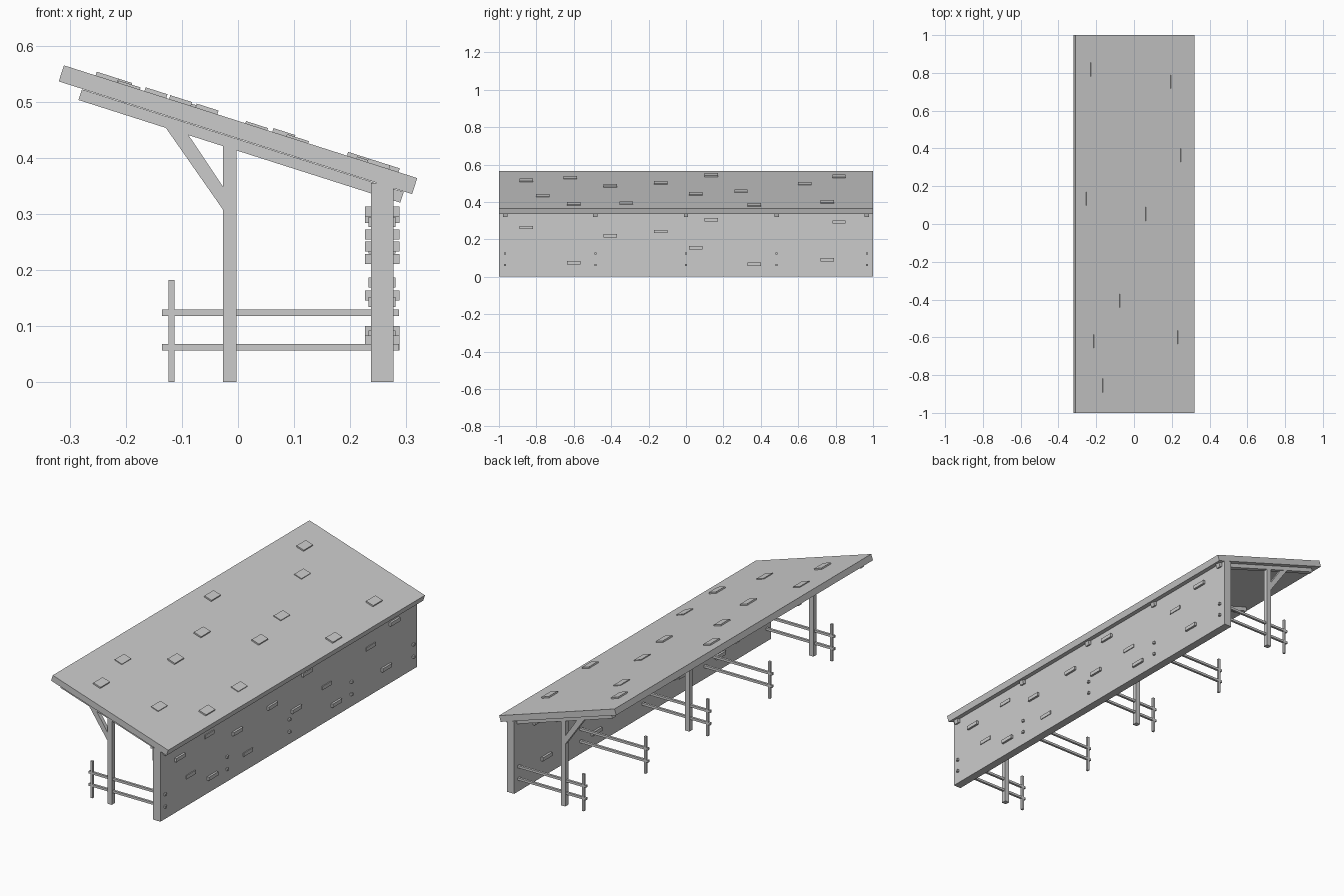
import bpy, bmesh, math
from mathutils import Vector

if "Cube" in bpy.data.objects:
    bpy.data.objects.remove(bpy.data.objects["Cube"])

SLOPE = math.atan2(0.201, 0.63)          # roof pitch, falling toward +x
FRAMES = [-0.967, -0.484, 0.0, 0.484, 0.967]


def extrude(name, profile, y, width):
    """Solid from an (x, z) profile, centred on y."""
    bm = bmesh.new()
    face = bm.faces.new([bm.verts.new((x, y - width / 2, z)) for x, z in profile])
    res = bmesh.ops.extrude_face_region(bm, geom=[face])
    verts = [v for v in res["geom"] if isinstance(v, bmesh.types.BMVert)]
    bmesh.ops.translate(bm, verts=verts, vec=(0, width, 0))
    bmesh.ops.recalc_face_normals(bm, faces=bm.faces[:])
    mesh = bpy.data.meshes.new(name)
    bm.to_mesh(mesh)
    bm.free()
    obj = bpy.data.objects.new(name, mesh)
    bpy.context.collection.objects.link(obj)
    return obj


def box(name, x0, x1, z0, z1, y, width):
    return extrude(name, [(x0, z0), (x1, z0), (x1, z1), (x0, z1)], y, width)


def slanted(name, cx, cz, length, thick, y, width):
    """Box pitched parallel to the roof."""
    d = Vector((math.cos(SLOPE), -math.sin(SLOPE))) * length / 2
    n = Vector((math.sin(SLOPE), math.cos(SLOPE))) * thick / 2
    c = Vector((cx, cz))
    return extrude(name, [c - d - n, c + d - n, c + d + n, c - d + n], y, width)


# Roof slab and back wall
slanted("roof", 0, 0.45, 0.661, 0.03, 0, 2.0)
box("back_wall", 0.237, 0.277, 0, 0.355, 0, 2.0)

# Rafters and stall dividers
for y in FRAMES:
    slanted("rafter", 0.0055, 0.421, 0.602, 0.02, y, 0.024)
    for z in (0.057, 0.118):
        box("divider_rail", -0.135, 0.287, z, z + 0.0115, y, 0.0115)
    box("divider_stake", -0.124, -0.113, 0, 0.182, y, 0.0115)

# Posts with diagonal braces
for y in FRAMES[::2]:
    box("post", -0.027, -0.003, 0, 0.422, y, 0.024)
    extrude("brace", [(-0.129, 0.454), (-0.092, 0.446), (-0.027, 0.349),
                      (-0.027, 0.308)], y, 0.02)

# Raised patches: y, upslope edge x on roof, height above surface
PATCHES = [(-0.855, -0.167, 1), (-0.6, 0.23, 1), (-0.406, -0.076, 1),
           (-0.134, -0.123, 1), (0.134, -0.254, 1), (0.053, 0.061, 1),
           (0.364, 0.247, 1), (0.754, 0.194, 1), (0.818, -0.23, 1),
           (-0.765, 0.085, 0), (-0.62, -0.215, 0), (-0.32, 0.21, 0),
           (0.294, 0.012, 0), (0.636, -0.115, 0)]
for y, x, tall in PATCHES:
    # on the roof, half sunk into the slab
    h = 0.007 if tall else 0.004
    mid = x + 0.02
    lift = 0.015 + h - 0.006
    px = mid
    pz = 0.45 - math.tan(SLOPE) * mid + lift / math.cos(SLOPE)
    slanted("roof_shingle", px, pz, 0.041, 0.012, y, 0.072)
    # the same layout through both faces of the wall
    z = 0.155 - (x - 0.06) * 0.476
    out = 0.0105 if tall else 0.004
    box("wall_brick", 0.237 - out, 0.277 + out, z - 0.009, z + 0.009, y, 0.072)
